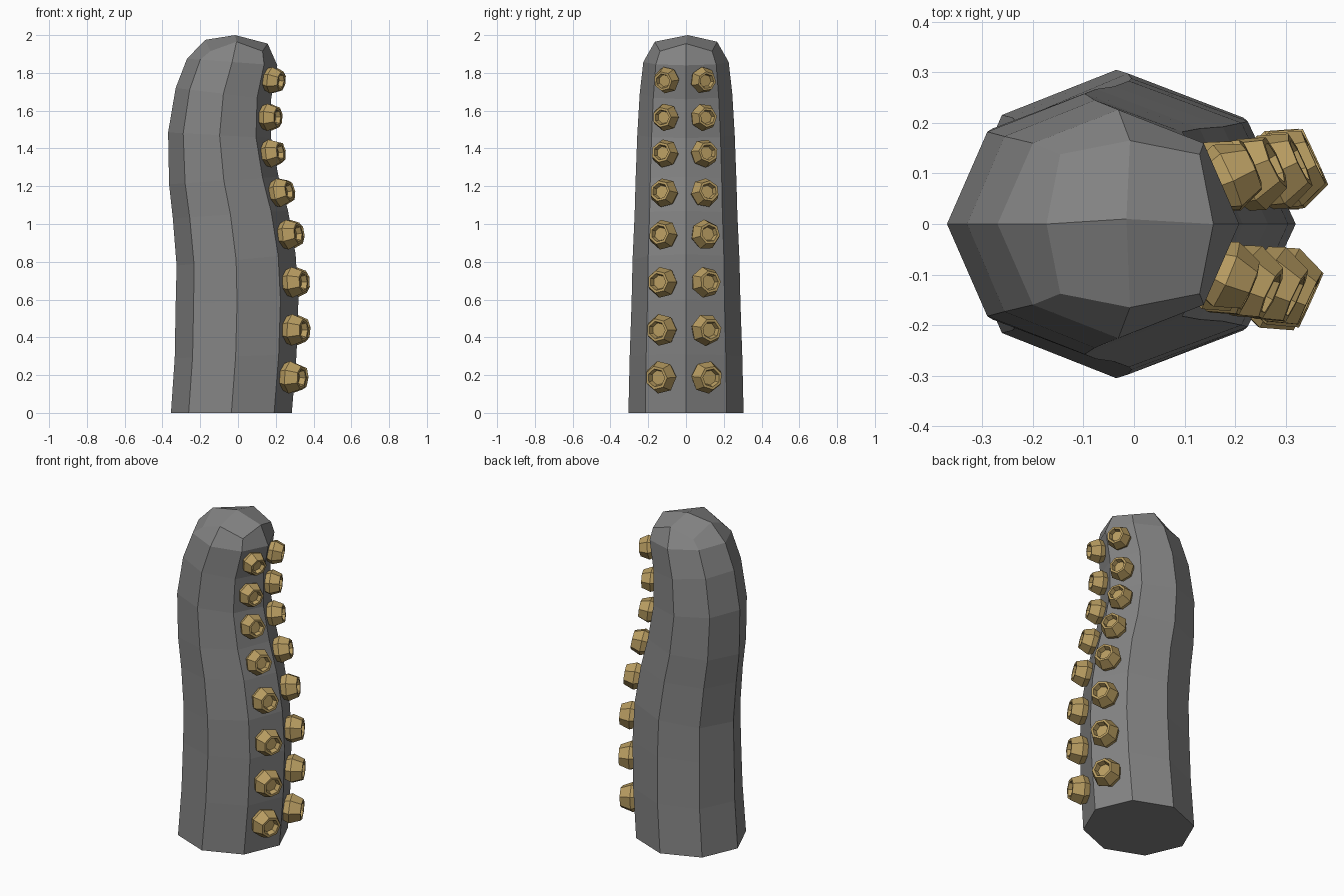
import bpy, bmesh, math
from mathutils import Vector

if "Cube" in bpy.data.objects:
    bpy.data.objects.remove(bpy.data.objects["Cube"])


def material(name, rgb):
    m = bpy.data.materials.new(name)
    m.diffuse_color = (*rgb, 1)
    m.use_nodes = True
    m.node_tree.nodes["Principled BSDF"].inputs["Base Color"].default_value = m.diffuse_color
    return m


grey = material("grey skin", (0.23, 0.23, 0.23))
tan = material("tan sucker", (0.48, 0.335, 0.12))


def finish(bm, name, mat):
    bmesh.ops.recalc_face_normals(bm, faces=bm.faces)
    me = bpy.data.meshes.new(name)
    bm.to_mesh(me)
    bm.free()
    me.materials.append(mat)
    ob = bpy.data.objects.new(name, me)
    bpy.context.collection.objects.link(ob)
    return ob


def skin(bm, rings):
    n = len(rings[0])
    for a, b in zip(rings, rings[1:]):
        for i in range(n):
            j = (i + 1) % n
            bm.faces.new((a[i], a[j], b[j], b[i]))


# Tentacle sections: left x, right x, half depth y, left z, right z
SECTIONS = [
    (-.355, .285, .305, 0, 0), (-.335, .31, .298, .29, .31),
    (-.33, .32, .288, .575, .60), (-.325, .305, .283, .78, .84),
    (-.345, .265, .272, 1.03, 1.07), (-.365, .215, .267, 1.21, 1.25),
    (-.37, .175, .258, 1.485, 1.455), (-.33, .175, .245, 1.72, 1.66),
    (-.27, .208, .226, 1.875, 1.84),
]

bm = bmesh.new()
rings = []
for xl, xr, ry, zl, zr in SECTIONS:
    ring = []
    for k in range(8):
        a = k * math.pi / 4
        t = (1 + math.cos(a)) / 2
        ring.append(bm.verts.new((xl + (xr - xl) * t, ry * math.sin(a), zl + (zr - zl) * t)))
    rings.append(ring)
# Rounded tip: squarish ring closed by four quads
tip = []
for k in range(8):
    c, s = math.cos(k * math.pi / 4), math.sin(k * math.pi / 4)
    corner = k % 2
    r = 0.195 if corner else 0.165
    z = 1.915 if corner else 1.965 - 0.01 * c
    tip.append(bm.verts.new((-.008 + r * c, r * s, z)))
rings.append(tip)
skin(bm, rings)
apex = bm.verts.new((-.015, .01, 2.0))
for k in range(0, 8, 2):
    bm.faces.new((tip[k], tip[k + 1], tip[(k + 2) % 8], apex))
bm.faces.new(rings[0])
finish(bm, "tentacle", grey)


def surface(z, y):
    """Point on the facet beside the right-hand ridge, at height z and offset y."""
    for a, b in zip(SECTIONS, SECTIONS[1:]):
        if a[4] <= z <= b[4]:
            t = (z - a[4]) / (b[4] - a[4])
            xl, xr, ry = (a[i] + (b[i] - a[i]) * t for i in range(3))
            break
    cx, rx = (xl + xr) / 2, (xr - xl) / 2
    ex, ey = cx + rx * .7071, ry * .7071
    f = abs(y) / ey
    return Vector((xr + (ex - xr) * f, y, z)), xr - ex, ey


# Suckers: faceted cups with a hollow mouth, two columns
def sucker(name, z, y, r, h, spin):
    p, dx, dy = surface(z, y)
    slope = (surface(z + .06, y)[0].x - surface(z - .06, y)[0].x) / .12
    axis = Vector((dy, math.copysign(dx, y), -slope * dy * .7)).normalized()
    rot = axis.to_track_quat('Z', 'Y')
    bm = bmesh.new()
    profile = [(.72, -.25), (1.0, .35), (.72, 1.0), (.55, 1.0), (.45, .7)]
    rs = []
    for k, hh in profile:
        rs.append([bm.verts.new(p + rot @ Vector((
            k * r * math.cos(spin + i * math.tau / 7),
            k * r * math.sin(spin + i * math.tau / 7), hh * h))) for i in range(7)])
    skin(bm, rs)
    bm.faces.new(rs[0])
    bm.faces.new(rs[-1])
    finish(bm, name, tan)


HEIGHTS = [.19, .44, .69, .94, 1.16, 1.37, 1.565, 1.765]
for i, z in enumerate(HEIGHTS):
    t = i / 7
    r = .088 - .016 * t
    h = .098 - .018 * t
    sucker(f"front_sucker_{i + 1}", z, -.118 + .027 * t, r, h, i * .9)
    sucker(f"back_sucker_{i + 1}", z, .095 - .015 * t, r, h, i * .7 + .4)
